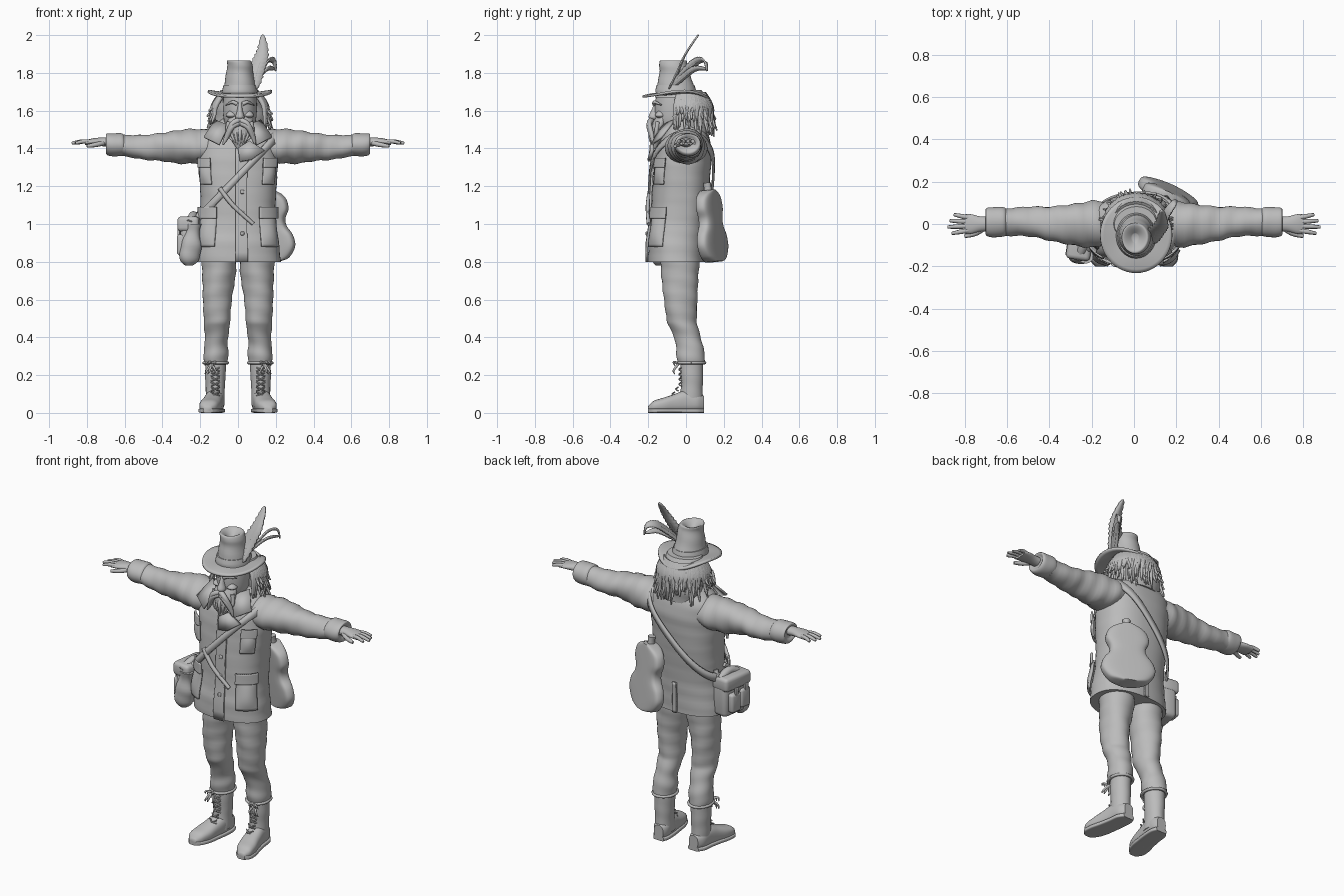
import bpy, bmesh, math, random
from math import sin, cos, pi
from mathutils import Vector, Matrix

random.seed(4)
if "Cube" in bpy.data.objects:
    bpy.data.objects.remove(bpy.data.objects["Cube"], do_unlink=True)

clay = bpy.data.materials.new("clay_grey")
clay.use_nodes = True
clay.diffuse_color = (0.5, 0.5, 0.5, 1)
clay.node_tree.nodes["Principled BSDF"].inputs["Base Color"].default_value = clay.diffuse_color


def finish(name, bm, thickness=0.0, matrix=None):
    """Turn a bmesh into a smooth shaded object."""
    bmesh.ops.recalc_face_normals(bm, faces=bm.faces)
    mesh = bpy.data.meshes.new(name)
    bm.to_mesh(mesh)
    bm.free()
    mesh.materials.append(clay)
    for face in mesh.polygons:
        face.use_smooth = True
    mesh.set_sharp_from_angle(angle=math.radians(45))
    obj = bpy.data.objects.new(name, mesh)
    bpy.context.collection.objects.link(obj)
    if matrix:
        obj.matrix_world = matrix
    if thickness:
        solid = obj.modifiers.new("thickness", 'SOLIDIFY')
        solid.thickness, solid.offset = thickness, 0
    return obj


def resample(rings, steps=5):
    """Smooth spline through ring settings."""
    out = []
    last = len(rings) - 1
    for i in range(last):
        a, b, c, d = (rings[max(0, min(last, i + k))] for k in (-1, 0, 1, 2))
        for s in range(steps):
            t = s / steps
            out.append([q + t / 2 * (r - p + t * (2 * p - 5 * q + 4 * r - w + t * (3 * (q - r) + w - p)))
                        for p, q, r, w in zip(a, b, c, d)])
    return out + [list(rings[-1])]


def power(v, p):
    return math.copysign(abs(v) ** p, v)


def grid(bm, rows, closed):
    """Skin rows of points with quads."""
    rows = [[bm.verts.new(co) for co in row] for row in rows]
    for low, high in zip(rows, rows[1:]):
        for j in range(len(low) if closed else len(low) - 1):
            k = (j + 1) % len(low)
            bm.faces.new((low[j], low[k], high[k], high[j]))
    return rows


def loft(name, rings, axis='z', side=1, p=1.0, fold=0.0, n=32, matrix=None):
    """Oval rings (position, two centres, two radii) along an axis."""
    rows = []
    for t, c, d, r, s in resample(rings):
        row = []
        for j in range(n):
            a = 2 * pi * j / n
            f = 1 + fold * sin(2 * a + 45 * t) * cos(a - 28 * t)
            u, v = c + r * f * power(cos(a), p), d + s * f * power(sin(a), p)
            x, y, z = {'x': (t, u, v), 'y': (u, t, v), 'z': (u, v, t)}[axis]
            row.append((x * side, y, z))
        rows.append(row)
    bm = bmesh.new()
    rows = grid(bm, rows, True)
    bm.faces.new(rows[0])
    bm.faces.new(rows[-1])
    return finish(name, bm, matrix=matrix)


def tubes(name, paths, radius, taper=0.25):
    """Tapered round strands held in one curve object."""
    curve = bpy.data.curves.new(name, 'CURVE')
    curve.dimensions = '3D'
    curve.bevel_depth, curve.bevel_resolution, curve.use_fill_caps = radius, 2, True
    for path in paths:
        points = resample(path, 4)
        spline = curve.splines.new('POLY')
        spline.points.add(len(points) - 1)
        for i, co in enumerate(points):
            spline.points[i].co = (*co, 1)
            spline.points[i].radius = 1 - (1 - taper) * (i / (len(points) - 1)) ** 2
        spline.use_smooth = True
    curve.materials.append(clay)
    obj = bpy.data.objects.new(name, curve)
    bpy.context.collection.objects.link(obj)


def plate(name, corners, thickness=0.012):
    bm = bmesh.new()
    bm.faces.new([bm.verts.new(c) for c in corners])
    return finish(name, bm, thickness)


def box(name, centre, size, turn=0.0, bevel=0.02):
    bm = bmesh.new()
    bmesh.ops.create_cube(bm, size=1, matrix=Matrix.Diagonal((*size, 1)))
    bmesh.ops.bevel(bm, geom=bm.edges[:], offset=bevel, segments=3, affect='EDGES', profile=0.5)
    return finish(name, bm, matrix=Matrix.Translation(centre) @ Matrix.Rotation(turn, 4, 'Z'))


# Coat body
COAT = [(.8, 0, -.05, .225, .15), (.9, 0, -.05, .215, .15), (1, 0, -.04, .2, .145), (1.15, 0, -.03, .2, .15),
        (1.3, 0, -.02, .21, .15), (1.4, 0, -.01, .21, .145), (1.47, 0, 0, .19, .12), (1.52, 0, 0, .13, .1),
        (1.56, 0, 0, .08, .08)]
loft("coat", COAT, p=.85, fold=.015, n=48)
COAT_FINE = resample(COAT)


def on_coat(a, z, lift):
    """Point lifted off the coat at an angle and height."""
    for low, high in zip(COAT_FINE, COAT_FINE[1:]):
        if z <= high[0]:
            break
    t = (z - low[0]) / (high[0] - low[0])
    _, c, d, r, s = (p + t * (q - p) for p, q in zip(low, high))
    return Vector((c + (r + lift) * power(cos(a), .85), d + (s + lift) * power(sin(a), .85), z))


def patch(name, a0, a1, z0, z1, lift=.012, bulge=0.0, thickness=.012):
    """Cloth panel following the coat, angles in degrees."""
    m = 12
    rows = [[on_coat(math.radians(a0 + (a1 - a0) * j / m), z0 + (z1 - z0) * i / m,
                     lift + bulge * sin(pi * j / m) * sin(pi * i / m)) for j in range(m + 1)] for i in range(m + 1)]
    bm = bmesh.new()
    grid(bm, rows, False)
    return finish(name, bm, thickness)


# Pockets, flaps and the front opening, angle -90 is the front
for label, mid in (("left", -42), ("right", -138)):
    patch(label + "_hip_pocket", mid - 19, mid + 19, .88, 1.05, bulge=.015)
    patch(label + "_hip_flap", mid - 21, mid + 21, 1.03, 1.09, lift=.022)
    patch(label + "_chest_pocket", mid - 15, mid + 11, 1.21, 1.32, bulge=.01)
    patch(label + "_chest_flap", mid - 16, mid + 12, 1.3, 1.35, lift=.02)
patch("front_edge", -92, -80, .8, 1.4, lift=.008)
patch("back_vent", 88, 92, .8, .98, lift=.006)
for i in range(4):
    box("coat_button", on_coat(-pi / 2 + .07, .95 + .11 * i, .016), (.02, .012, .02), bevel=.005)

# Shoulder strap: slanted loop from left shoulder to right hip
edges = [[], []]
for j in range(65):
    a, z = 2 * pi * j / 64, 1.25
    for _ in range(40):
        z += .4 * (1.25 + 1.06 * on_coat(a, z, .015).x - z)
    for edge, shift in zip(edges, (-.025, .025)):
        edge.append(on_coat(a, z + shift, .018))
bm = bmesh.new()
grid(bm, edges, False)
finish("shoulder_strap", bm, .012)
tubes("strap_tail", [[on_coat(math.radians(a), z, .02) for a, z in ((-112, 1.19), (-95, 1.1), (-72, 1))]], .013, .8)

# Arms, hands, legs and boots on both sides
for label, s in (("left", 1), ("right", -1)):
    loft(label + "_sleeve", [(.12, 0, 1.41, .1, .08), (.2, 0, 1.41, .11, .09), (.3, 0, 1.41, .095, .09),
         (.4, 0, 1.41, .08, .075), (.5, .01, 1.405, .07, .065), (.62, .01, 1.415, .064, .055)], 'x', s, fold=.07)
    loft(label + "_cuff", [(.6, .01, 1.415, .06, .05), (.62, .01, 1.42, .07, .06), (.68, .01, 1.42, .07, .06),
         (.7, .01, 1.425, .06, .05), (.69, .01, 1.425, .04, .03)], 'x', s, fold=.03)
    loft(label + "_palm", [(.66, 0, 1.43, .035, .027), (.72, 0, 1.435, .035, .023), (.77, 0, 1.435, .046, .018),
         (.81, 0, 1.43, .045, .013)], 'x', s)
    fingers = [[(s * .78, y * .8, 1.435), (s * (tip + .78) / 2, y, 1.437), (s * tip, y * 1.2, 1.427)]
               for y, tip in ((-.037, .86), (-.012, .88), (.013, .87), (.037, .85))]
    tubes(label + "_fingers", fingers, .012, .6)
    tubes(label + "_thumb", [[(s * .71, -.02, 1.43), (s * .75, -.045, 1.42), (s * .8, -.058, 1.412)]], .014, .6)
    loft(label + "_trouser", [(.88, .1, -.03, .09, .11), (.75, .1, -.03, .09, .1), (.62, .11, -.03, .078, .09),
         (.5, .11, -.025, .07, .08), (.45, .11, -.01, .067, .075), (.38, .115, .015, .06, .07),
         (.31, .118, .025, .066, .075), (.26, .118, .027, .06, .07)], side=s, fold=.05)
    loft(label + "_boot_top", [(.3, .118, .03, .055, .06), (.2, .12, .03, .054, .06), (.12, .12, .03, .05, .058),
         (.04, .12, .02, .05, .07)], side=s, fold=.02)
    shoe = [(.095, .115, .05, .03, .04), (.06, .12, .055, .047, .05), (0, .125, .06, .05, .06),
            (-.06, .135, .05, .052, .05), (-.12, .147, .04, .055, .04), (-.17, .157, .034, .046, .03),
            (-.2, .16, .02, .02, .015)]
    loft(label + "_shoe", shoe, 'y', s, p=.8)
    loft(label + "_sole", [(y, c, .012, r + .004, .012) for y, c, _, r, _ in shoe], 'y', s, p=.4)
    laces = []
    for i in range(6):
        z = .09 + .026 * i
        y = -.032 - max(0, .14 - z) * .7
        for d in (-.022, .022):
            laces.append([(s * .12 - d, y + .008, z), (s * .12, y - .005, z + .01), (s * .12 + d, y + .008, z + .02)])
    tubes(label + "_laces", laces, .004, 1)
    tubes(label + "_trouser_tie", [[(s * .14, -.04, .26), (s * (.14 + d), -.065, .27 - drop), (s * (.15 + d), -.06, .25 - drop)]
          for d in (-.02, .01, .025) for drop in (0, .045)], .007)
    tubes(label + "_tie_band", [[(s * (.118 + .063 * cos(a * pi / 8)), .027 + .073 * sin(a * pi / 8), .265)
          for a in range(17)]], .008, 1)
    # Collar wing and moustache half
    plate(label + "_collar", [(s * .05, -.13, 1.52), (s * .12, -.06, 1.55), (s * .18, -.13, 1.46), (s * .1, -.18, 1.42)])
    tubes(label + "_moustache", [[(.01, -.18, 1.55 - d), (.01 + s * .04, -.195, 1.53 - d), (.01 + s * .07, -.18, 1.47 - d),
          (.005 + s * .085, -.175, 1.42)] for d in (0, .015)], .016)
    tubes(label + "_eyebrow", [[(.01 + s * .015, -.168, 1.635), (.01 + s * .04, -.165, 1.645), (.01 + s * .075, -.13, 1.63)]], .011)
    loft(label + "_cheek", [(z, s * .045 + .01, -.135, r, r) for z, r in ((1.56, .01), (1.575, .03), (1.6, .01))])

# Head, nose and beard
loft("head", [(1.44, 0, -.02, .06, .06), (1.5, .01, -.05, .07, .09), (1.55, .01, -.06, .085, .1),
     (1.62, .01, -.055, .09, .11), (1.7, .01, -.05, .085, .105)])
loft("nose", [(1.55, .01, -.16, .012, .015), (1.565, .01, -.17, .024, .028), (1.6, .01, -.162, .015, .022),
     (1.64, .01, -.155, .01, .012)])
loft("beard", [(1.57, .01, -.12, .06, .04), (1.52, .01, -.14, .07, .045), (1.46, .01, -.155, .05, .035),
     (1.4, .01, -.165, .018, .015)], p=1.1, fold=.06)
tubes("beard_strands", [[(.01 + x, -.15, 1.54), (.01 + x * 1.1, -.19 + abs(x) / 2, 1.48), (.01 + x * .6, -.18, 1.41 + abs(x) / 2)]
      for x in (-.06, -.04, -.02, 0, .02, .04, .06)], .012)
plate("neck_scarf", [(0, -.175, 1.4), (.06, -.18, 1.44), (.14, -.18, 1.39), (.07, -.195, 1.34), (.01, -.19, 1.33)], .02)

# Hair mass and flowing locks
loft("hair", [(1.47, .01, .06, .11, .07), (1.53, .01, .045, .135, .09), (1.6, .01, .035, .13, .09),
     (1.66, .01, .02, .12, .09), (1.71, .01, 0, .1, .08)], fold=.04)
locks = []
for i in range(90):
    a = math.radians(-28 + 236 * i / 89)
    end, drop = random.uniform(.14, .18), random.uniform(1.45, 1.56)
    if sin(a) < .3:
        drop += .04
    twist = a + random.uniform(-.12, .12)
    locks.append([(.01 + r * cos(b), .005 + r * .9 * sin(b), z) for r, b, z in
                  ((.1, a, 1.69), (.14, a, 1.63), (.15, twist, (1.63 + drop) / 2), (end, twist, drop))])
tubes("hair_locks", locks, .014)

# Hat brim, crown and band
rows = []
for f in (.45, .6, .75, .9, 1):
    rows.append([(.01 + .17 * f * cos(a), -.052 + .178 * f * sin(a),
                  1.69 + f ** 3 * (.035 * cos(a) ** 2 - .022) + .006 * f * sin(3 * a))
                 for a in (2 * pi * j / 48 for j in range(48))])
bm = bmesh.new()
grid(bm, rows, True)
finish("hat_brim", bm, .012)
loft("hat_crown", [(1.67, .01, -.055, .1, .11), (1.72, .01, -.055, .085, .1), (1.8, .01, -.06, .072, .08),
     (1.84, .01, -.065, .067, .075), (1.865, .005, -.065, .062, .07), (1.86, .005, -.065, .045, .05),
     (1.835, .005, -.065, .015, .02)], fold=.03)
loft("hat_band", [(1.695, .01, -.055, .095, .107), (1.71, .01, -.055, .093, .107), (1.735, .01, -.055, .087, .1)])


# Feathers: serrated leaves along a curved quill
def feather(name, path, width, across):
    spine = [Vector(v) for v in resample(path, 8)]
    rows = []
    for i, v in enumerate(spine):
        t = i / (len(spine) - 1)
        w = width * (sin(pi * t ** .7) ** .7 if t < 1 else 0) * (.82 if i % 2 else 1) + .003
        side = Vector(across).normalized() * w
        rows.append([v - side + Vector((0, 0, w * .2)), v, v + side + Vector((0, 0, w * .2))])
    bm = bmesh.new()
    grid(bm, rows, False)
    finish(name, bm, .008)
    tubes(name + "_quill", [path], .006)


feather("tall_feather", [(.08, -.09, 1.71), (.1, -.04, 1.81), (.13, 0, 1.9), (.133, .065, 2)], .042, (1, -.2, -.3))
feather("curled_feather", [(.08, -.08, 1.72), (.13, 0, 1.81), (.16, .06, 1.86), (.19, .1, 1.86), (.2, .11, 1.81)], .022, (.5, -.6, .6))
feather("short_feather", [(.08, -.08, 1.72), (.12, -.01, 1.78), (.16, .05, 1.82), (.19, .11, 1.82)], .018, (.5, -.3, .7))

# Fiddle hung on the back left hip
shape = [(0, .05), (.02, .11), (.08, .15), (.14, .14), (.19, .105), (.23, .1), (.28, .12), (.33, .11), (.36, .08), (.38, .03)]
place = Matrix.Translation((.165, .15, .8)) @ Matrix.Rotation(-.43, 4, 'Z') @ Matrix.Rotation(.1, 4, 'X')
loft("fiddle_body", [(z, 0, 0, w, .04) for z, w in shape], p=.6, matrix=place)
loft("fiddle_neck", [(.35, 0, 0, .02, .02), (.39, 0, 0, .018, .02), (.42, 0, 0, .022, .02)], matrix=place)

# Satchel on the right hip with flap, pockets and bundle
box("satchel", (-.245, -.07, .92), (.1, .19, .23), -.15, .025)
box("satchel_flap", (-.252, -.07, 1), (.115, .2, .08), -.15)
for i, y in enumerate((-.12, -.03)):
    box("satchel_pocket", (-.295, y, .89), (.05, .075, .11), -.15, .015)
    box("satchel_buckle", (-.313, y, .95), (.014, .025, .05), -.15, .004)
loft("hanging_pouch", [(.78, -.26, -.14, .02, .02), (.81, -.26, -.14, .05, .04), (.88, -.25, -.145, .055, .045),
     (.96, -.24, -.15, .035, .03), (1, -.23, -.15, .04, .035)], fold=.08)
tubes("bundle_roll", [[(-.26, -.16, 1.0), (-.235, -.08, 1.045), (-.23, .01, 1.02)]], .025, .9)
tubes("satchel_hangers", [[(-.23, y, .98), (-.215, y * .8, 1.03), (-.2, y * .5, 1.07)] for y in (-.15, .01)], .013, 1)
